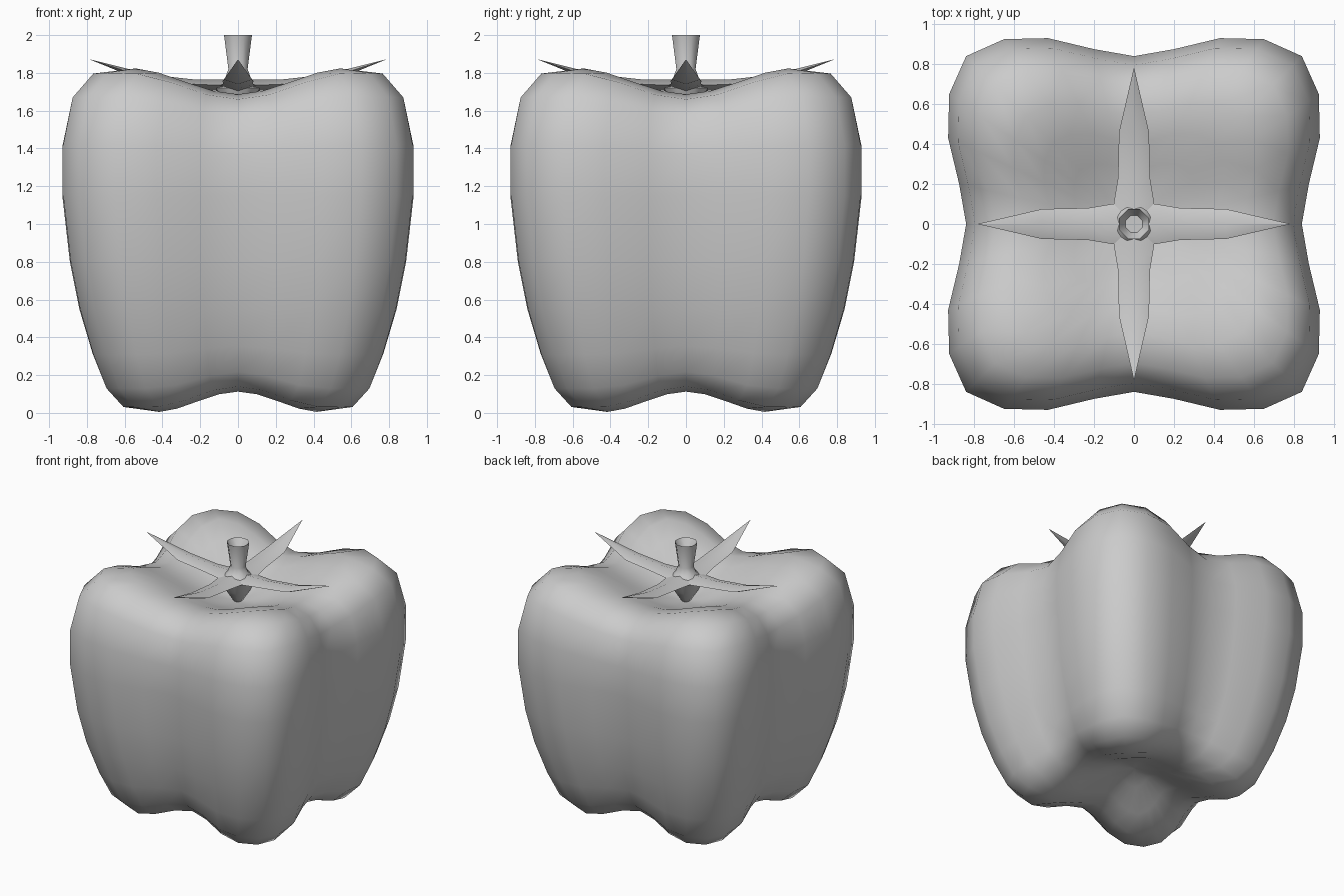
import bpy, bmesh, math

cube = bpy.data.objects.get("Cube")
if cube:
    bpy.data.objects.remove(cube, do_unlink=True)

grey = bpy.data.materials.new("plain grey")
grey.use_nodes = True
grey.diffuse_color = (0.6, 0.6, 0.6, 1)
grey.node_tree.nodes["Principled BSDF"].inputs["Base Color"].default_value = (0.6, 0.6, 0.6, 1)


def finish(name, bm, angle):
    """Turn a bmesh into a smooth shaded object."""
    bmesh.ops.remove_doubles(bm, verts=bm.verts, dist=0.0005)
    bmesh.ops.recalc_face_normals(bm, faces=bm.faces)
    mesh = bpy.data.meshes.new(name)
    bm.to_mesh(mesh)
    bm.free()
    mesh.materials.append(grey)
    obj = bpy.data.objects.new(name, mesh)
    bpy.context.collection.objects.link(obj)
    bpy.ops.object.select_all(action="DESELECT")
    obj.select_set(True)
    bpy.context.view_layer.objects.active = obj
    bpy.ops.object.shade_smooth_by_angle(angle=math.radians(angle))
    return obj


def loft(bm, rings):
    """Skin closed rings of points and cap both ends."""
    loops = [[bm.verts.new(p) for p in ring] for ring in rings]
    for a, b in zip(loops, loops[1:]):
        n = len(a)
        for i in range(n):
            j = (i + 1) % n
            bm.faces.new((a[i], a[j], b[j], b[i]))
    bm.faces.new(loops[0])
    bm.faces.new(loops[-1])


def groove(t, reach):
    """Valley depth: one on the axis, zero past the lobe crest."""
    t = min(abs(t) / reach, 1)
    return 0.5 + 0.5 * math.cos(math.pi * t)


# Four-lobed outline, one quarter turned four times
half = [(0.84, 0), (0.875, 0.2), (0.93, 0.43), (0.925, 0.65)]
quarter = half + [(0.84, 0.84)] + [(y, x) for x, y in half[:0:-1]]
outline = []
for x, y in quarter:
    outline.append((x, y))
for turn in range(3):
    outline += [(-y, x) for x, y in outline[-len(quarter):]]

# Body: half width, height, and strength of the bottom and top valleys
levels = [
    (0.01, 0, 1, 0), (0.15, 0, 1, 0), (0.31, 0, 1, 0), (0.46, 0, 1, 0),
    (0.61, 0.03, 1, 0), (0.70, 0.13, 0.8, 0), (0.77, 0.31, 0.4, 0),
    (0.84, 0.55, 0, 0), (0.89, 0.80, 0, 0), (0.93, 1.15, 0, 0),
    (0.93, 1.42, 0, 0.4), (0.88, 1.67, 0, 0.8), (0.77, 1.80, 0, 1),
    (0.60, 1.83, 0, 1), (0.45, 1.83, 0, 1), (0.30, 1.83, 0, 1),
    (0.15, 1.83, 0, 1), (0.01, 1.83, 0, 1),
]
rings = []
for width, z, low, high in levels:
    k = width / 0.93
    ring = []
    for x, y in outline:
        x, y = x * k, y * k
        up = 0.11 * low * (groove(x, 0.46) + groove(y, 0.46))
        down = 0.14 * high * (groove(x, 0.6) + groove(y, 0.6))
        ring.append((x, y, z + up - down))
    rings.append(ring)
bm = bmesh.new()
loft(bm, rings)
finish("pepper_body", bm, 80)

# Stem: hollow flared top, narrow neck, cone sinking into the body
profile = [(0.045, 1.94), (0.08, 2.0), (0.055, 1.82), (0.075, 1.77),
           (0.125, 1.72), (0.09, 1.64), (0.01, 1.52)]
bm = bmesh.new()
loft(bm, [[(r * math.cos(a), r * math.sin(a), z)
           for a in [math.pi * (i + 0.5) / 4 for i in range(8)]]
          for r, z in profile])
finish("stem", bm, 60)

# Calyx: four pointed leaves with a ridge above and below
stations = [(0, 0.1, 1.735, 0.03), (0.11, 0.1, 1.735, 0.03),
            (0.23, 0.08, 1.74, 0.025), (0.46, 0.075, 1.765, 0.025),
            (0.78, 0.001, 1.87, 0.001)]
for side, turn in (("left", 0), ("back", 1), ("right", 2), ("front", 3)):
    c, s = round(math.cos(turn * math.pi / 2)), round(math.sin(turn * math.pi / 2))
    bm = bmesh.new()
    leaf = []
    for r, w, z, t in stations:
        section = [(w, z), (0, z + t), (-w, z), (0, z - t)]
        leaf.append([(r * c - v * s, r * s + v * c, h) for v, h in section])
    loft(bm, leaf)
    finish("calyx_leaf_" + side, bm, 60)
